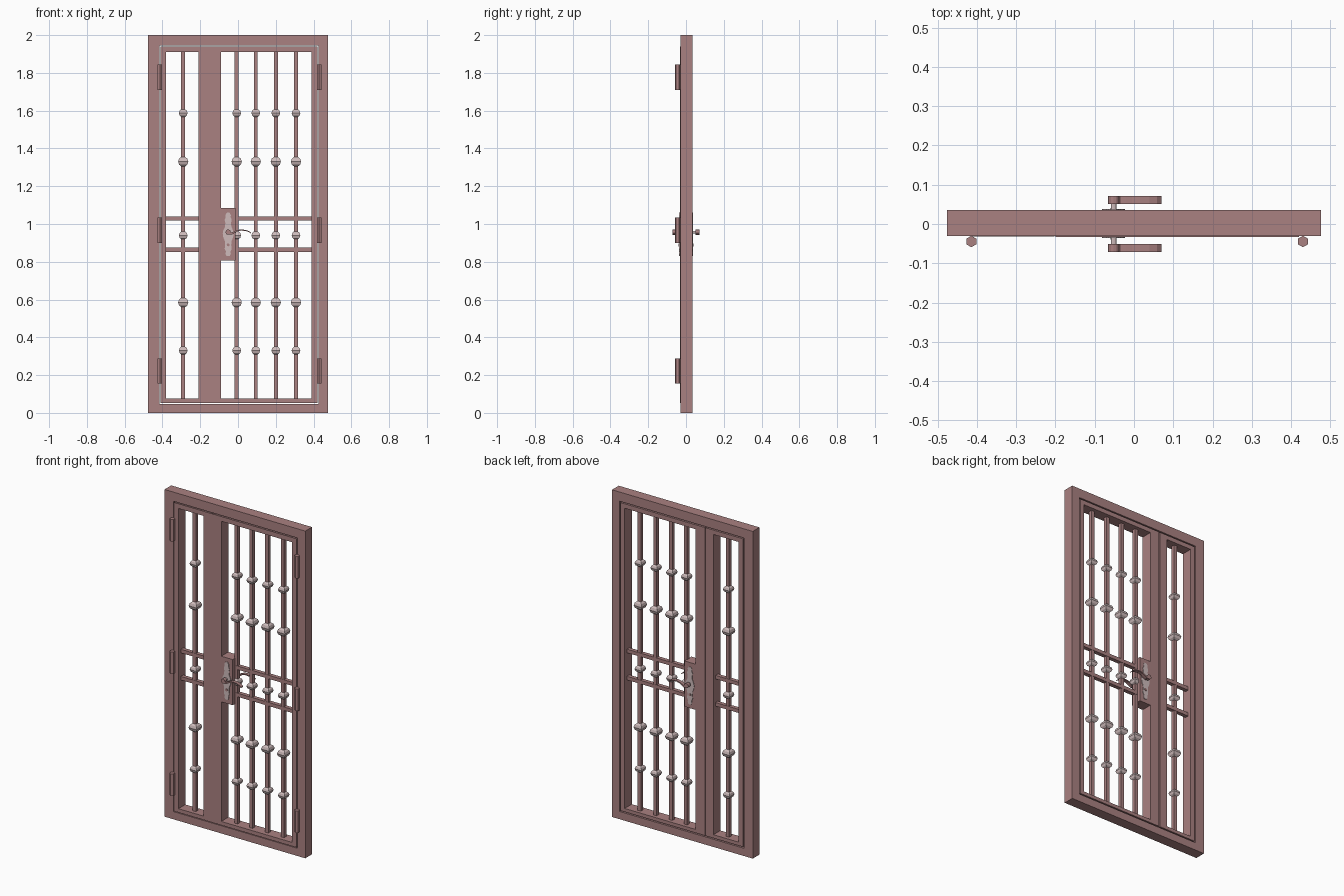
import bpy, bmesh
from math import sin, cos, pi, radians
from mathutils import Matrix

if "Cube" in bpy.data.objects:
    bpy.data.objects.remove(bpy.data.objects["Cube"])


def material(name, rgb):
    m = bpy.data.materials.new(name)
    m.diffuse_color = (*rgb, 1)
    m.use_nodes = True
    m.node_tree.nodes["Principled BSDF"].inputs["Base Color"].default_value = m.diffuse_color
    return m


PAINT = material("red_brown_paint", (0.40, 0.22, 0.22))
PALE = material("pale_metal", (0.62, 0.50, 0.50))
Y0, Y1 = -0.03, 0.035          # front and back of the door body


def make(name, bm, mat):
    bmesh.ops.recalc_face_normals(bm, faces=bm.faces)
    me = bpy.data.meshes.new(name)
    bm.to_mesh(me)
    bm.free()
    me.materials.append(mat)
    ob = bpy.data.objects.new(name, me)
    bpy.context.collection.objects.link(ob)
    return ob


def box(name, x0, x1, y0, y1, z0, z1, mat=PAINT):
    bm = bmesh.new()
    bmesh.ops.create_cube(bm, size=1, matrix=Matrix.Translation(
        ((x0 + x1) / 2, (y0 + y1) / 2, (z0 + z1) / 2)) @ Matrix.Diagonal((x1 - x0, y1 - y0, z1 - z0, 1)))
    return make(name, bm, mat)


def ring(name, outer, inner, y0, y1):
    """Rectangular frame; outer and inner are (x0, x1, z0, z1)."""
    bm = bmesh.new()

    def loop(r, y):
        return [bm.verts.new((x, y, z)) for x, z in
                ((r[0], r[2]), (r[1], r[2]), (r[1], r[3]), (r[0], r[3]))]
    loops = [loop(outer, y0), loop(inner, y0), loop(inner, y1), loop(outer, y1)]
    for a, b in zip(loops, loops[1:] + loops[:1]):
        for i in range(4):
            j = (i + 1) % 4
            bm.faces.new((a[i], a[j], b[j], b[i]))
    return make(name, bm, PAINT)


def cylinder(name, r, depth, loc, along_y=False, sides=12, mat=PAINT):
    bm = bmesh.new()
    rot = Matrix.Rotation(radians(90), 4, 'X') if along_y else Matrix.Identity(4)
    bmesh.ops.create_cone(bm, cap_ends=True, segments=sides, radius1=r, radius2=r,
                          depth=depth, matrix=Matrix.Translation(loc) @ rot)
    return make(name, bm, mat)


def plate(name, pts, y0, y1, mat):
    """Extrude an x-z outline along y."""
    bm = bmesh.new()
    f = bm.faces.new([bm.verts.new((x, y0, z)) for x, z in pts])
    e = bmesh.ops.extrude_face_region(bm, geom=[f])
    bmesh.ops.translate(bm, vec=(0, y1 - y0, 0),
                        verts=[v for v in e["geom"] if isinstance(v, bmesh.types.BMVert)])
    return make(name, bm, mat)


def square_knop(name, x, z, r):
    """Bulging ornament with a square cross-section."""
    bm = bmesh.new()
    rows = []
    for a in (-65, -35, 0, 35, 65):
        w, h = r * cos(radians(a)), r * sin(radians(a))
        rows.append([bm.verts.new((x + sx * w, yc + sy * w, z + h))
                     for sx, sy in ((-1, -1), (1, -1), (1, 1), (-1, 1))])
    for a, b in zip(rows, rows[1:]):
        for i in range(4):
            j = (i + 1) % 4
            bm.faces.new((a[i], a[j], b[j], b[i]))
    bm.faces.new(rows[0])
    bm.faces.new(rows[-1])
    return make(name, bm, PALE)


# Outer frame, two leaves, and thin cover flanges on the front
yc = 0.0025
ring("outer_frame", (-0.476, 0.476, 0, 2), (-0.416, 0.425, 0.047, 1.944), Y0, Y1)
left_open = (-0.38, -0.21, 0.075, 1.91)
right_open = (-0.09, 0.39, 0.075, 1.91)
ring("left_leaf", (-0.409, -0.158, 0.054, 1.937), left_open, Y0, Y1)
ring("right_leaf", (-0.153, 0.418, 0.054, 1.937), right_open, Y0, Y1)
ring("left_flange", (-0.411, -0.202, 0.052, 1.939), left_open, Y0 - 0.002, Y0)
ring("right_flange", (-0.20, 0.42, 0.052, 1.939), right_open, Y0 - 0.003, Y0)

# Vertical bars with ornaments
b = 0.0105
for n, x in enumerate((-0.29, -0.007, 0.094, 0.2, 0.307)):
    box(f"vertical_bar_{n}", x - b, x + b, yc - b, yc + b, 0.075, 1.91)
    for k, (z, r) in enumerate(((1.587, 0.023), (1.33, 0.027), (0.94, 0.023),
                                (0.585, 0.027), (0.33, 0.023))):
        square_knop(f"ornament_{n}_{k}", x, z, r)

# Horizontal bars
for z in (1.03, 0.864):
    for side, x0, x1 in (("left", -0.38, -0.21), ("right", -0.013, 0.39)):
        box(f"{side}_cross_bar", x0, x1, yc - 0.012, yc + 0.012, z - 0.011, z + 0.011)

# Lock box
box("lock_box", -0.091, -0.013, Y0 - 0.003, Y1, 0.806, 1.085)

# Six-sided hinges
for x in (-0.414, 0.43):
    for z in (0.222, 0.967, 1.777):
        cylinder("hinge", 0.0145, 0.134, (x, -0.0445, z), sides=6)

# Ornate escutcheon outline, mirrored across its centre line
hx, hz = -0.052, 0.957
half = [(0.008, 0.83), (0.014, 0.842), (0.012, 0.855), (0.019, 0.868), (0.016, 0.888),
        (0.018, 0.91), (0.026, 0.93), (0.029, 0.948), (0.026, 0.965), (0.017, 0.985),
        (0.015, 1.005), (0.019, 1.022), (0.013, 1.035), (0.014, 1.048), (0.007, 1.06)]
outline = [(hx + w, z) for w, z in half] + [(hx - w, z) for w, z in reversed(half)]

# Lever outline: tapered S-curve
path = [(-0.048, 0.952, 0.007), (-0.035, 0.949, 0.006), (-0.02, 0.956, 0.005), (-0.005, 0.964, 0.004),
        (0.015, 0.968, 0.003), (0.04, 0.966, 0.003), (0.058, 0.96, 0.003), (0.07, 0.95, 0.002)]
lever = [(x, z - h) for x, z, h in path] + [(x, z + h) for x, z, h in reversed(path)]

# Handle set on both faces
for side, s, base in (("front", -1, Y0 - 0.003), ("back", 1, Y1)):
    plate(f"{side}_escutcheon", outline, base, base + s * 0.003, PALE)
    cylinder(f"{side}_spindle", 0.007, 0.024, (hx, base + s * 0.012, hz), True, mat=PALE)
    cylinder(f"{side}_keyhole", 0.008, 0.004, (hx, base + s * 0.004, 0.89), True)
    cylinder(f"{side}_handle_hub", 0.014, 0.021, (hx, s * 0.061, hz), True)
    plate(f"{side}_lever", lever, s * 0.051, s * 0.0715, PAINT)
